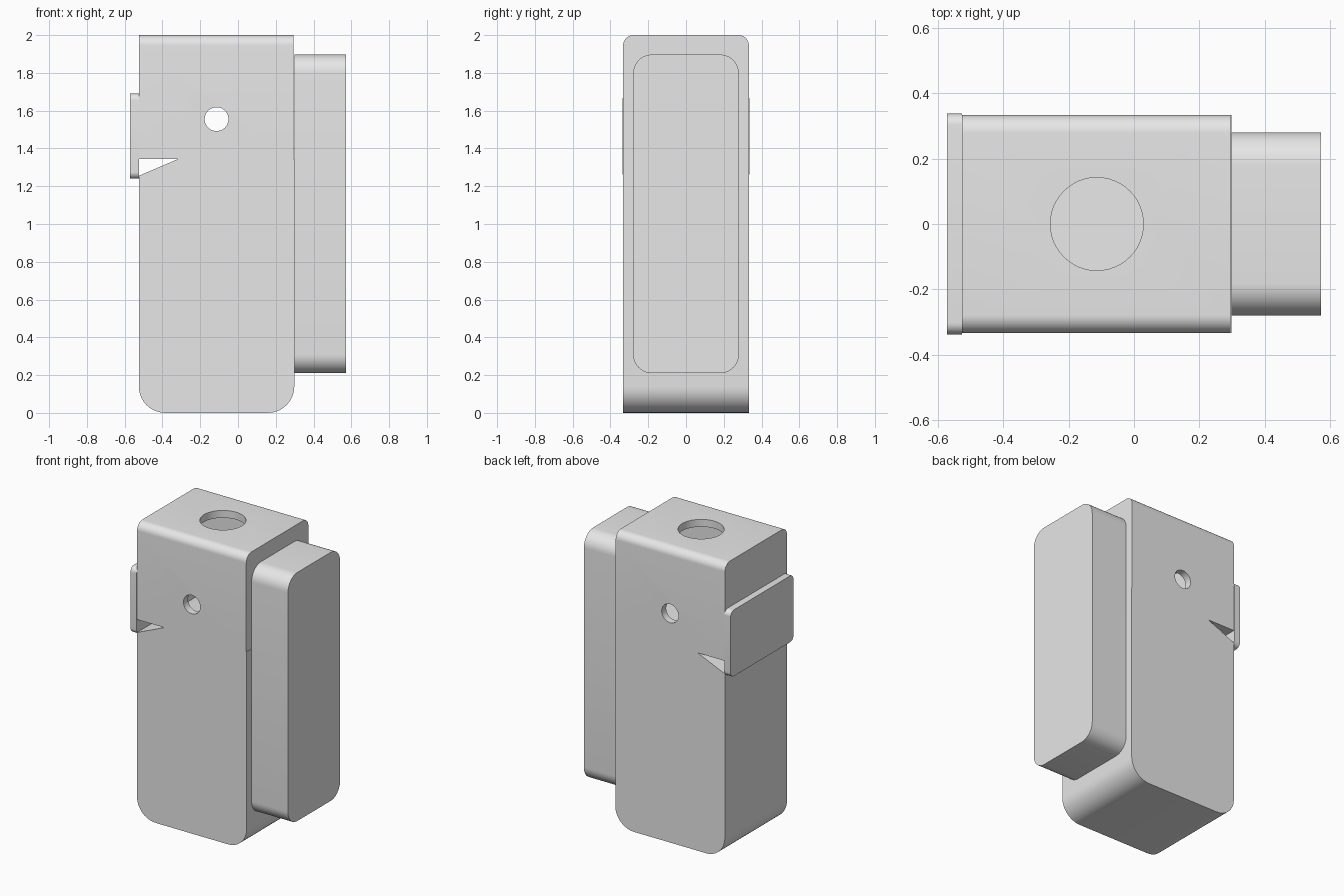
import bpy, bmesh, math
from mathutils import Vector

cube = bpy.data.objects.get("Cube")
if cube:
    bpy.data.objects.remove(cube, do_unlink=True)

grey = bpy.data.materials.new("plain grey")
grey.use_nodes = True
grey.diffuse_color = (0.8, 0.8, 0.8, 1)
grey.node_tree.nodes["Principled BSDF"].inputs["Base Color"].default_value = (0.8, 0.8, 0.8, 1)


def outline(corners, steps=10):
    """Counter-clockwise corners (u, v, radius) turned into a rounded outline."""
    pts = []
    for i, (u, v, r) in enumerate(corners):
        p = Vector((u, v))
        if not r:
            pts.append(p)
            continue
        a = (Vector(corners[i - 1][:2]) - p).normalized()
        b = (Vector(corners[(i + 1) % len(corners)][:2]) - p).normalized()
        centre = p + (a + b) * r
        for s in range(steps + 1):
            t = math.pi / 2 * s / steps
            pts.append(centre - b * r * math.cos(t) - a * r * math.sin(t))
    return pts


def rect(u0, u1, v0, v1, low, high):
    return outline([(u0, v0, low), (u1, v0, low), (u1, v1, high), (u0, v1, high)])


def prism(name, pts, axis, start, end):
    """Extrude an outline along x (outline in y, z), y (x, z) or z (x, y)."""
    place = {"x": lambda u, v, w: (w, u, v),
             "y": lambda u, v, w: (u, w, v),
             "z": lambda u, v, w: (u, v, w)}[axis]
    bm = bmesh.new()
    face = bm.faces.new([bm.verts.new(place(p.x, p.y, start)) for p in pts])
    ext = bmesh.ops.extrude_face_region(bm, geom=[face])
    moved = [g for g in ext["geom"] if isinstance(g, bmesh.types.BMVert)]
    bmesh.ops.translate(bm, verts=moved, vec=place(0, 0, end - start))
    bmesh.ops.recalc_face_normals(bm, faces=bm.faces)
    mesh = bpy.data.meshes.new(name)
    bm.to_mesh(mesh)
    bm.free()
    mesh.materials.append(grey)
    obj = bpy.data.objects.new(name, mesh)
    bpy.context.collection.objects.link(obj)
    return obj


def activate(obj):
    bpy.ops.object.select_all(action="DESELECT")
    obj.select_set(True)
    bpy.context.view_layer.objects.active = obj


def cut(obj, cutter):
    mod = obj.modifiers.new("cut", "BOOLEAN")
    mod.operation = "DIFFERENCE"
    mod.solver = "EXACT"
    mod.object = cutter
    activate(obj)
    bpy.ops.object.modifier_apply(modifier=mod.name)
    bpy.data.objects.remove(cutter, do_unlink=True)


def circle(u, v, r, n=48):
    return [Vector((u + r * math.cos(math.tau * i / n), v + r * math.sin(math.tau * i / n)))
            for i in range(n)]


LEFT, RIGHT, DEPTH, SEAM = -0.525, 0.298, 0.333, 1.343
MID = (LEFT + RIGHT) / 2

# Lower body with rounded bottom corners and a sloping notch under the lever
body = prism("lower_body", outline([
    (LEFT, 0, 0.14), (RIGHT, 0, 0.14), (RIGHT, SEAM, 0),
    (-0.32, SEAM, 0), (LEFT, 1.255, 0)]), "y", -DEPTH, DEPTH)

# Hollow cap with a round opening on top and a cross hole
cap = prism("hollow_cap", rect(-DEPTH, DEPTH, SEAM, 2, 0, 0.055), "x", LEFT, RIGHT - 0.003)
cut(cap, prism("cavity", rect(-0.285, 0.285, SEAM - 0.1, 1.95, 0, 0), "x", LEFT + 0.05, RIGHT - 0.05))
cut(cap, prism("top_opening", circle(MID, 0, 0.142), "z", 1.8, 2.1))
cut(cap, prism("cross_hole", circle(MID, 1.555, 0.063), "y", -0.5, 0.5))

# Side lever plate
lever = prism("lever_plate", rect(-0.337, 0.337, 1.24, 1.69, 0.035, 0.035), "x", -0.571, LEFT)

# Rounded block on the other side
block = prism("side_block", rect(-0.28, 0.28, 0.21, 1.897, 0.1, 0.1), "x", RIGHT, 0.571)

for part in (body, cap, lever, block):
    activate(part)
    bpy.ops.object.shade_smooth_by_angle(angle=math.radians(30))
